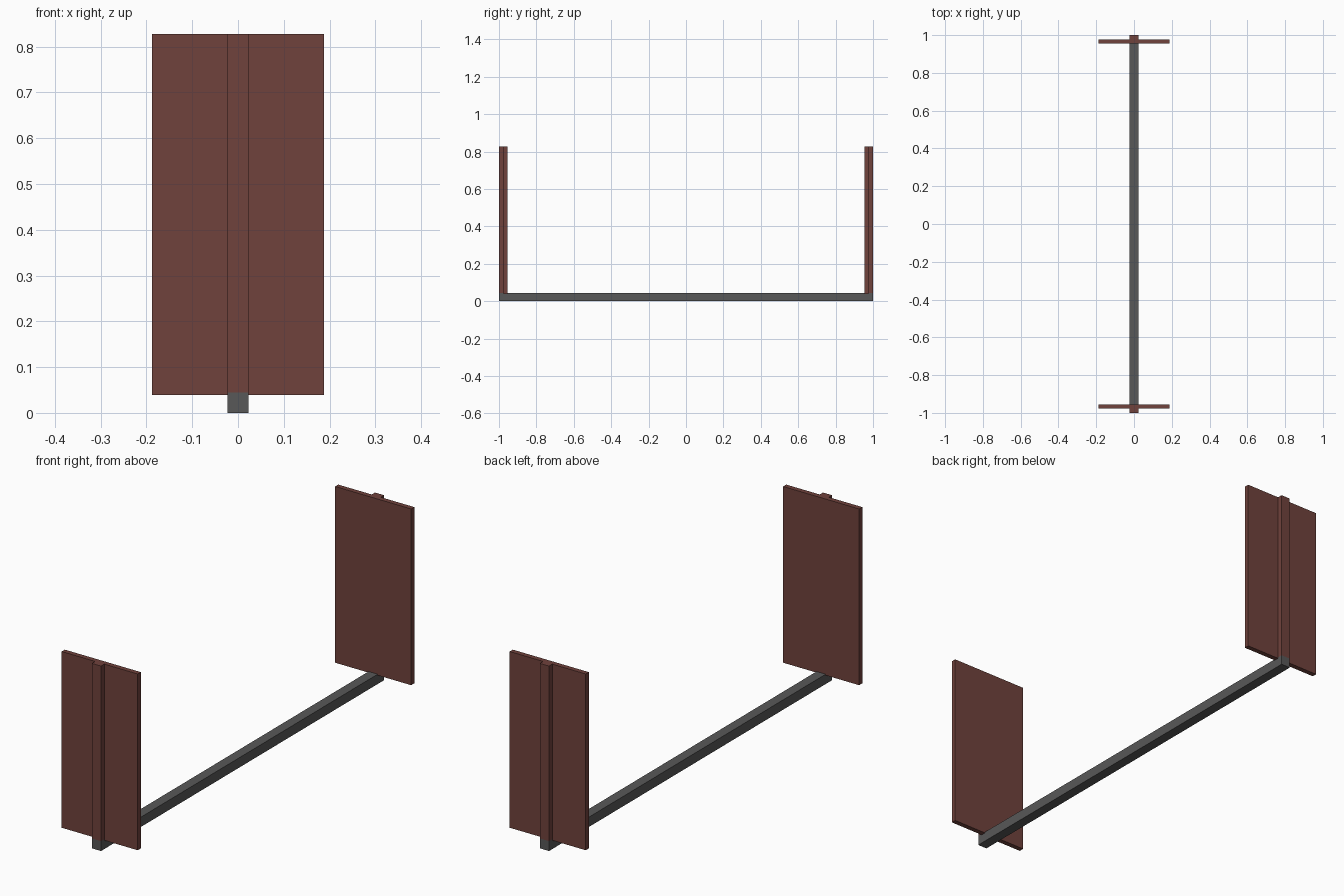
import bpy
import bmesh
from mathutils import Vector

if "Cube" in bpy.data.objects:
    bpy.data.objects.remove(bpy.data.objects["Cube"])


def material(name, rgb):
    m = bpy.data.materials.new(name)
    m.diffuse_color = (*rgb, 1.0)
    m.use_nodes = True
    m.node_tree.nodes["Principled BSDF"].inputs["Base Color"].default_value = m.diffuse_color
    return m


BROWN = material("red_brown", (0.162, 0.054, 0.045))
GREY = material("dark_grey", (0.098, 0.098, 0.098))


def box(name, lo, hi, mat):
    """Axis-aligned box between two corners."""
    lo, hi = Vector(lo), Vector(hi)
    bm = bmesh.new()
    bmesh.ops.create_cube(bm, size=1.0)
    for v in bm.verts:
        v.co = (lo + hi) / 2 + v.co * (hi - lo)
    mesh = bpy.data.meshes.new(name)
    bm.to_mesh(mesh)
    bm.free()
    mesh.materials.append(mat)
    ob = bpy.data.objects.new(name, mesh)
    bpy.context.collection.objects.link(ob)
    return ob


HALF = 0.0225   # half width of rail and posts
TOP = 0.827

# Long floor rail
box("floor_rail", (-HALF, -1, 0), (HALF, 1, 0.044), GREY)

# Upright panel with a backing post at each end
for side, s in (("front", -1), ("back", 1)):
    y_in, y_mid, y_out = 0.955 * s, 0.977 * s, 1.0 * s
    box(side + "_panel", (-0.188, min(y_in, y_mid), 0.039),
        (0.188, max(y_in, y_mid), TOP), BROWN)
    box(side + "_post", (-HALF, min(y_mid, y_out), 0.044),
        (HALF, max(y_mid, y_out), TOP), BROWN)
